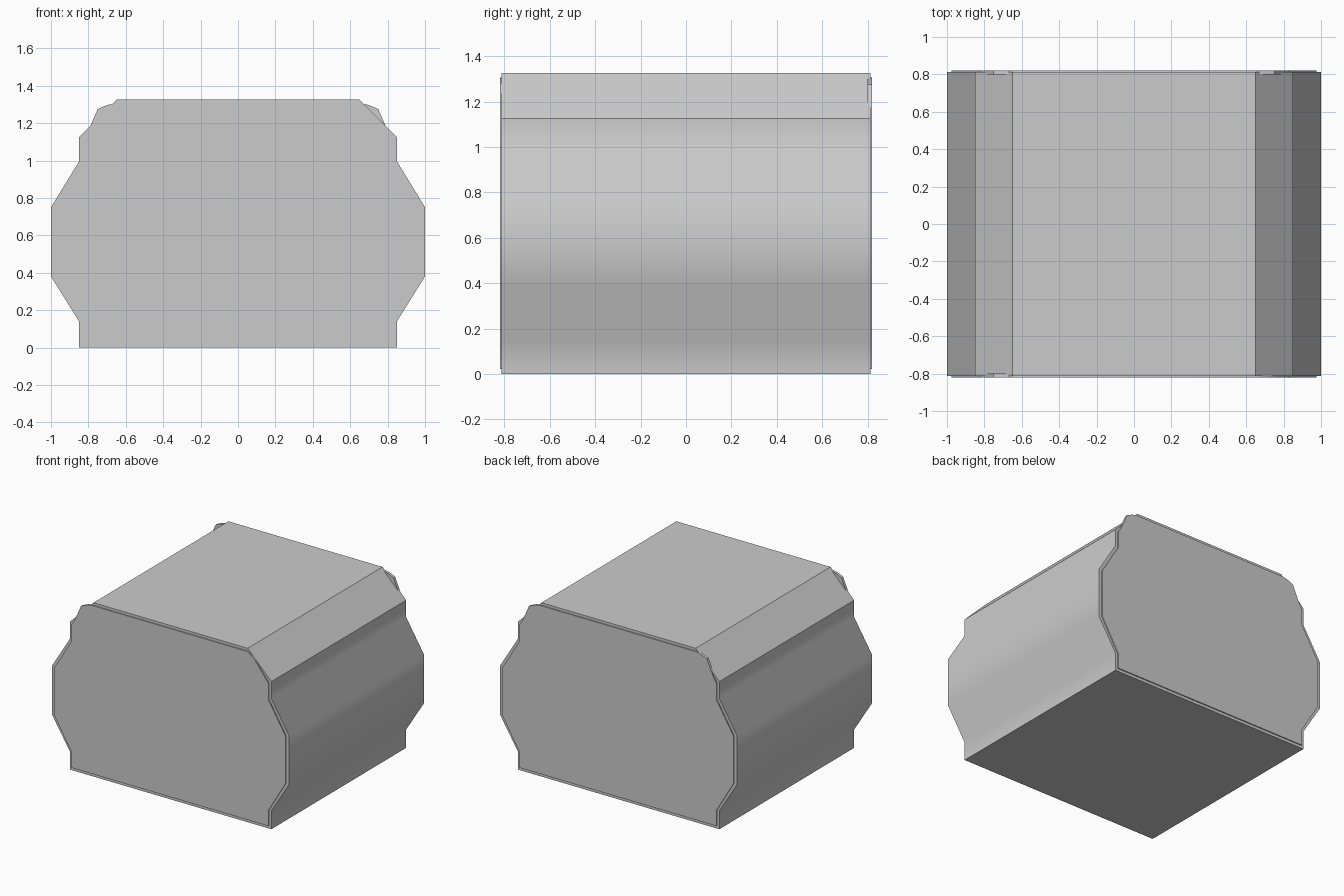
import bpy, bmesh, math

if "Cube" in bpy.data.objects:
    bpy.data.objects.remove(bpy.data.objects["Cube"])


def mirrored(right):
    # Complete a right-hand half outline with its left-hand reflection
    return right + [(-x, z) for x, z in reversed(right)]


def prism(name, outline, y0, y1):
    # Extrude an x-z outline along y
    bm = bmesh.new()
    face = bm.faces.new([bm.verts.new((x, y0, z)) for x, z in outline])
    ext = bmesh.ops.extrude_face_region(bm, geom=[face])
    verts = [g for g in ext["geom"] if isinstance(g, bmesh.types.BMVert)]
    bmesh.ops.translate(bm, verts=verts, vec=(0, y1 - y0, 0))
    bmesh.ops.recalc_face_normals(bm, faces=bm.faces)
    mesh = bpy.data.meshes.new(name)
    bm.to_mesh(mesh)
    bm.free()
    ob = bpy.data.objects.new(name, mesh)
    bpy.context.collection.objects.link(ob)
    bpy.context.view_layer.objects.active = ob
    bpy.ops.object.select_all(action='DESELECT')
    ob.select_set(True)
    bpy.ops.object.shade_smooth_by_angle(angle=math.radians(40))
    return ob


# Main shell with bulging sides and chamfered top
body = [(0.85, 0), (0.85, 0.14), (1.0, 0.38), (1.0, 0.75),
        (0.85, 0.995), (0.85, 1.125), (0.65, 1.325)]
prism("body_shell", mirrored(body), -0.812, 0.812)

# Thin inset end panels; the front right shoulder is cut flatter
lower = [(0.83, 0.022), (0.83, 0.14), (0.975, 0.385), (0.975, 0.745),
         (0.83, 0.985), (0.83, 1.11)]
full_top = [(0.80, 1.16), (0.75, 1.275), (0.70, 1.297), (0.65, 1.305)]
flat_top = [(0.71, 1.265), (0.65, 1.305)]
left = [(-x, z) for x, z in reversed(lower + full_top)]
prism("front_panel", lower + flat_top + left, -0.82, -0.80)
prism("back_panel", mirrored(lower + full_top), 0.80, 0.82)
